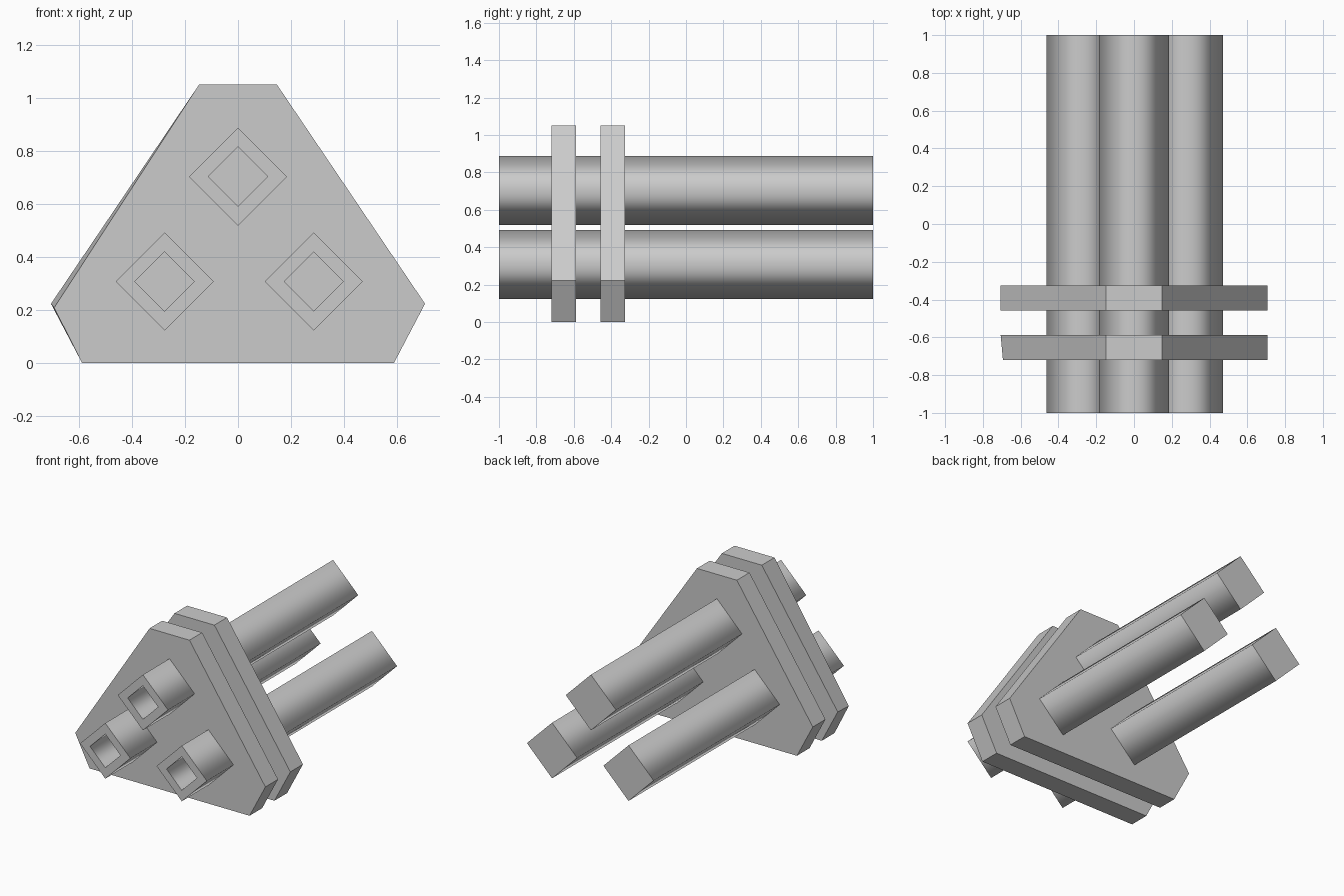
import bpy, bmesh
from math import cos, sin, pi

if "Cube" in bpy.data.objects:
    bpy.data.objects.remove(bpy.data.objects["Cube"])


def finish(name, bm):
    bmesh.ops.recalc_face_normals(bm, faces=bm.faces)
    mesh = bpy.data.meshes.new(name)
    bm.to_mesh(mesh)
    bm.free()
    obj = bpy.data.objects.new(name, mesh)
    bpy.context.collection.objects.link(obj)
    return obj


def bridge(bm, a, b):
    n = len(a)
    return [bm.faces.new((a[i], a[(i + 1) % n], b[(i + 1) % n], b[i])) for i in range(n)]


# Four-sided tube along y: closed at the back, recessed at the front
def tube(name, x, z, r=0.185, inner=0.112, depth=0.5):
    bm = bmesh.new()

    def ring(rad, y):
        return [bm.verts.new((x + rad * cos(k * pi / 2), y, z + rad * sin(k * pi / 2)))
                for k in range(4)]

    back, front = ring(r, 1), ring(r, -1)
    mouth, floor = ring(inner, -1), ring(inner, -1 + depth)
    bm.faces.new(back)
    bm.faces.new(floor)
    bridge(bm, front, mouth)
    for f in bridge(bm, back, front) + bridge(bm, mouth, floor):
        f.smooth = True
    # long walls shade smoothly, rims stay crisp
    for e in bm.edges:
        e.smooth = all(f.smooth for f in e.link_faces)
    finish(name, bm)


# Chamfered triangular plate; left_front is the left corner on the front face
def plate(name, y0, y1, left_front=(-0.706, 0.223)):
    profile = [(-0.589, 0), (0.589, 0), (0.706, 0.223),
               (0.147, 1.05), (-0.147, 1.05)]
    bm = bmesh.new()
    front = [bm.verts.new((x, y0, z)) for x, z in profile + [left_front]]
    back = [bm.verts.new((x, y1, z)) for x, z in profile + [(-0.706, 0.223)]]
    bm.faces.new(front)
    bm.faces.new(back)
    bridge(bm, front, back)
    finish(name, bm)


for name, x, z in (("top_tube", 0, 0.703), ("left_tube", -0.277, 0.307),
                   ("right_tube", 0.286, 0.307)):
    tube(name, x, z)

plate("front_plate", -0.72, -0.587, (-0.694, 0.208))
plate("rear_plate", -0.458, -0.325)
